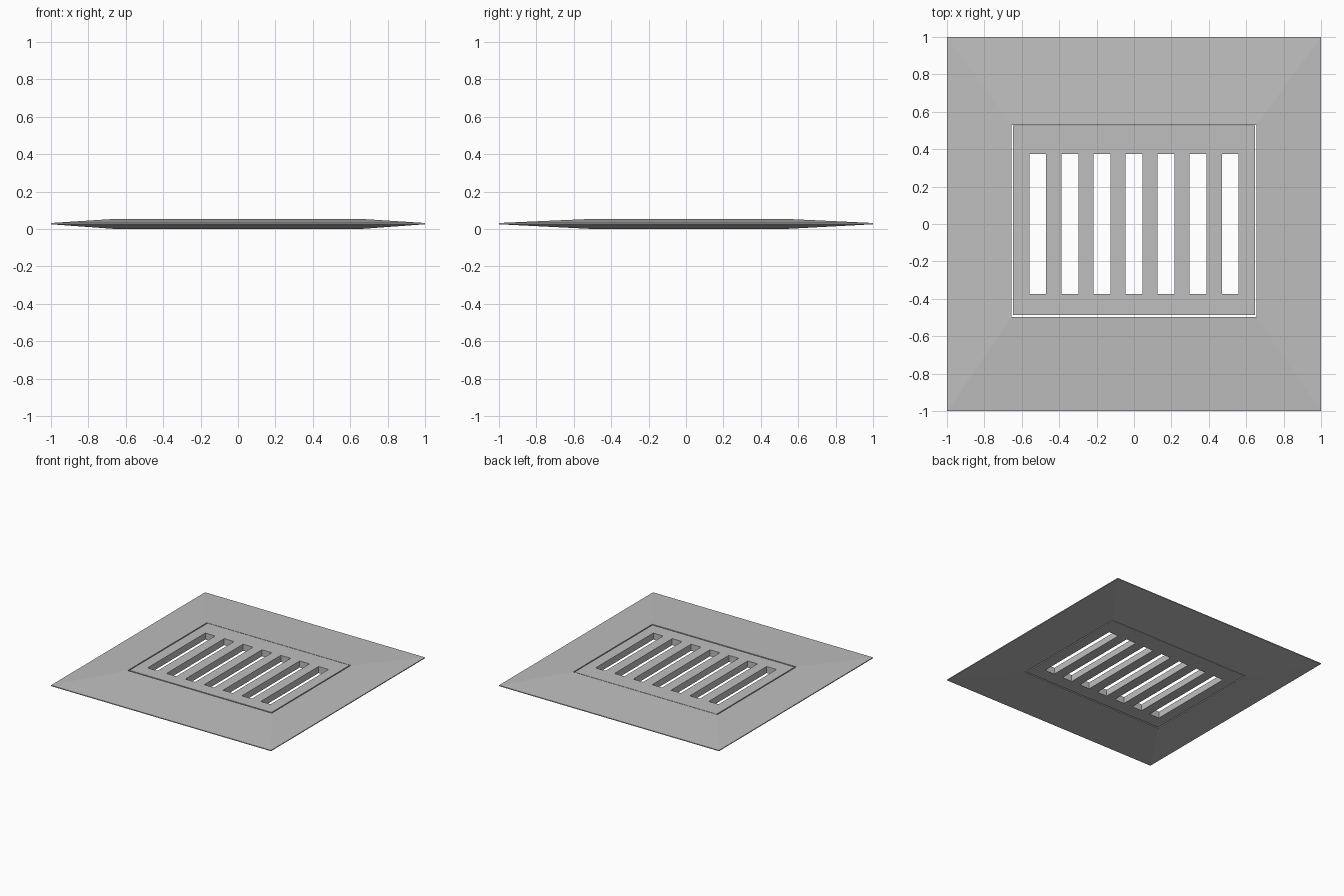
import bpy, bmesh

cube = bpy.data.objects.get("Cube")
if cube:
    bpy.data.objects.remove(cube, do_unlink=True)

THICK = 0.054
EDGE_LOW, EDGE_HIGH = 0.025, 0.032
SLOTS, PITCH, SLOT_WIDTH, SLOT_HALF_LENGTH = 7, 0.1715, 0.09, 0.375

grey = bpy.data.materials.new("vent grey")
grey.use_nodes = True
color = (0.52, 0.52, 0.52, 1)
grey.diffuse_color = color
grey.node_tree.nodes["Principled BSDF"].inputs["Base Color"].default_value = color


def finish(name, bm):
    bmesh.ops.recalc_face_normals(bm, faces=bm.faces)
    mesh = bpy.data.meshes.new(name)
    bm.to_mesh(mesh)
    bm.free()
    mesh.materials.append(grey)
    obj = bpy.data.objects.new(name, mesh)
    bpy.context.collection.objects.link(obj)
    return obj


def ring(bm, x, y0, y1, z):
    corners = ((-x, y0), (x, y0), (x, y1), (-x, y1))
    return [bm.verts.new((cx, cy, z)) for cx, cy in corners]


# Bevelled surround: four rectangular rings joined into a closed band
bm = bmesh.new()
opening = (0.655, -0.498, 0.53)
outline = (1, -1, 1)
rings = [ring(bm, *opening, THICK), ring(bm, *outline, EDGE_HIGH),
         ring(bm, *outline, EDGE_LOW), ring(bm, *opening, 0)]
for r, a in enumerate(rings):
    b = rings[(r + 1) % 4]
    for i in range(4):
        j = (i + 1) % 4
        bm.faces.new((a[i], a[j], b[j], b[i]))
finish("surround", bm)

# Slotted centre panel: a grid of cells with the slots left open, then thickened
xs = [-0.646]
for i in range(SLOTS):
    centre = (i - (SLOTS - 1) / 2) * PITCH
    xs += [centre - SLOT_WIDTH / 2, centre + SLOT_WIDTH / 2]
xs.append(0.646)
ys = [-0.487, -SLOT_HALF_LENGTH, SLOT_HALF_LENGTH, 0.526]

bm = bmesh.new()
grid = [[bm.verts.new((x, y, 0)) for y in ys] for x in xs]
for i in range(len(xs) - 1):
    for j in range(len(ys) - 1):
        if i % 2 == 1 and j == 1:
            continue
        bm.faces.new((grid[i][j], grid[i + 1][j], grid[i + 1][j + 1], grid[i][j + 1]))
extruded = bmesh.ops.extrude_face_region(bm, geom=bm.faces[:], use_keep_orig=True)
top = [v for v in extruded["geom"] if isinstance(v, bmesh.types.BMVert)]
bmesh.ops.translate(bm, verts=top, vec=(0, 0, THICK))
finish("slotted_panel", bm)
